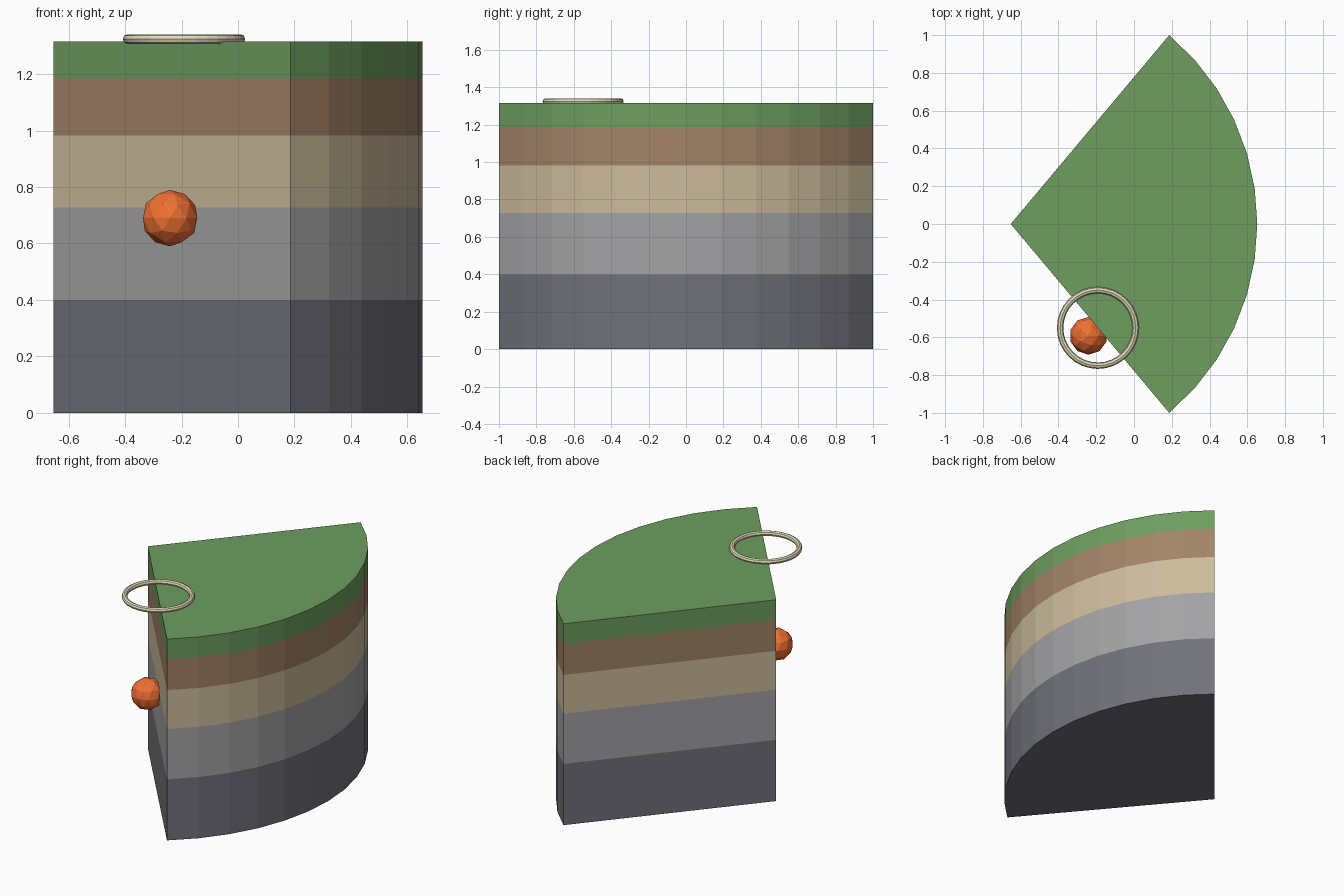
import bpy, bmesh
from math import sin, cos, radians

if "Cube" in bpy.data.objects:
    bpy.data.objects.remove(bpy.data.objects["Cube"])

HALF = radians(50)            # half of the wedge angle
R = 1 / sin(HALF)             # wedge radius
AX = -R / 2                   # apex position on x
SEGS = 12


def material(name, rgb):
    m = bpy.data.materials.new(name)
    lin = [(c / 255 / 12.92) if c / 255 <= 0.04045 else ((c / 255 + 0.055) / 1.055) ** 2.4 for c in rgb]
    m.diffuse_color = (*lin, 1)
    m.use_nodes = True
    m.node_tree.nodes["Principled BSDF"].inputs["Base Color"].default_value = m.diffuse_color
    return m


def wedge_layer(name, z0, z1, rgb):
    """Pie-slice slab between two heights."""
    bm = bmesh.new()
    angles = [-HALF + 2 * HALF * i / SEGS for i in range(SEGS + 1)]
    points = [(AX, 0)] + [(AX + R * cos(a), R * sin(a)) for a in angles]
    face = bm.faces.new([bm.verts.new((x, y, z0)) for x, y in points])
    top = bmesh.ops.extrude_face_region(bm, geom=[face], use_keep_orig=True)["geom"]
    bmesh.ops.translate(bm, vec=(0, 0, z1 - z0),
                        verts=[v for v in top if isinstance(v, bmesh.types.BMVert)])
    bmesh.ops.recalc_face_normals(bm, faces=bm.faces)
    mesh = bpy.data.meshes.new(name)
    bm.to_mesh(mesh)
    bm.free()
    mesh.materials.append(material(name, rgb))
    bpy.context.collection.objects.link(bpy.data.objects.new(name, mesh))


# Ground strata, bottom to top
heights = [0, 0.40, 0.728, 0.982, 1.184, 1.316]
layers = [("bedrock_layer", (113, 113, 123)), ("stone_layer", (163, 163, 165)),
          ("sand_layer", (204, 188, 156)), ("soil_layer", (163, 132, 104)),
          ("grass_layer", (110, 158, 96))]
for (name, rgb), z0, z1 in zip(layers, heights, heights[1:]):
    wedge_layer(name, z0, z1, rgb)

# Point on the front cut face shared by the ball and the ring
d = 0.55 * R
px, py = AX + d * cos(HALF), -d * sin(HALF)

# Ball half sunk in the cut face
off = 0.065
bpy.ops.mesh.primitive_ico_sphere_add(
    subdivisions=2, radius=0.1,
    location=(px - off * sin(HALF), py - off * cos(HALF), 0.69))
ball = bpy.context.object
ball.name = "buried_ball"
ball.data.materials.append(material("orange", (240, 112, 50)))

# Ring lying on the surface above the ball
bpy.ops.mesh.primitive_torus_add(
    major_segments=32, minor_segments=8, major_radius=0.2, minor_radius=0.017,
    location=(px, py, 1.324))
ring = bpy.context.object
ring.name = "surface_ring"
ring.data.materials.append(material("cream", (228, 220, 185)))
